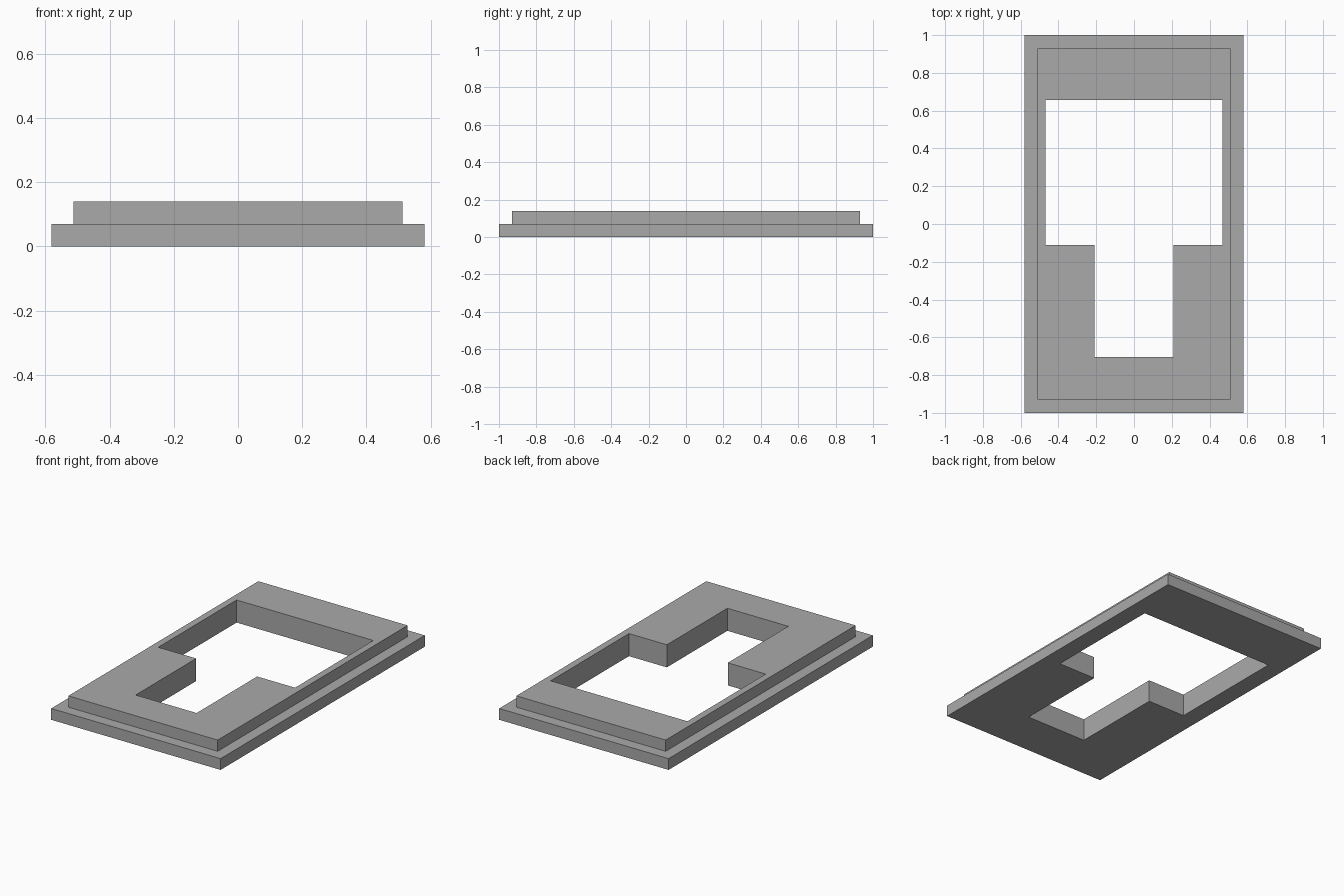
import bpy
import bmesh

cube = bpy.data.objects.get("Cube")
if cube:
    bpy.data.objects.remove(cube, do_unlink=True)

# Plain grey material
GREY = (0.40, 0.40, 0.40, 1.0)
grey = bpy.data.materials.new("plain grey")
grey.use_nodes = True
grey.diffuse_color = GREY
grey.node_tree.nodes["Principled BSDF"].inputs["Base Color"].default_value = GREY

STEP_Z, TOP_Z = 0.07, 0.14
half_hole = [(0.209, -0.704), (0.209, -0.111), (0.469, -0.111), (0.469, 0.656)]
hole = half_hole + [(-x, y) for x, y in reversed(half_hole)]


def rectangle(hx, hy):
    return [(-hx, -hy), (hx, -hy), (hx, hy), (-hx, hy)]


def add_loop(bm, points, z):
    """Closed ring of vertices and edges at one height."""
    verts = [bm.verts.new((x, y, z)) for x, y in points]
    edges = [bm.edges.new((a, b)) for a, b in zip(verts, verts[1:] + verts[:1])]
    return verts, edges


def join_loops(bm, lower, upper):
    """Quads between two matching rings."""
    a, b = lower[0], upper[0]
    for i in range(len(a)):
        j = (i + 1) % len(a)
        bm.faces.new((a[i], a[j], b[j], b[i]))


bm = bmesh.new()
base, lid = rectangle(0.581, 1.0), rectangle(0.512, 0.93)

# Stepped outer wall
outer = [add_loop(bm, pts, z) for pts, z in
         ((base, 0), (base, STEP_Z), (lid, STEP_Z), (lid, TOP_Z))]
for lower, upper in zip(outer, outer[1:]):
    join_loops(bm, lower, upper)

# Straight wall of the T-shaped opening
inner = [add_loop(bm, hole, z) for z in (0, TOP_Z)]
join_loops(bm, *inner)

# Underside and top, each filled around the opening
for rim, opening in ((outer[0], inner[0]), (outer[-1], inner[1])):
    bmesh.ops.triangle_fill(bm, edges=rim[1] + opening[1], use_beauty=True)
bmesh.ops.recalc_face_normals(bm, faces=bm.faces[:])

mesh = bpy.data.meshes.new("stepped_frame")
bm.to_mesh(mesh)
bm.free()
mesh.materials.append(grey)
frame = bpy.data.objects.new("stepped_frame", mesh)
bpy.context.collection.objects.link(frame)
